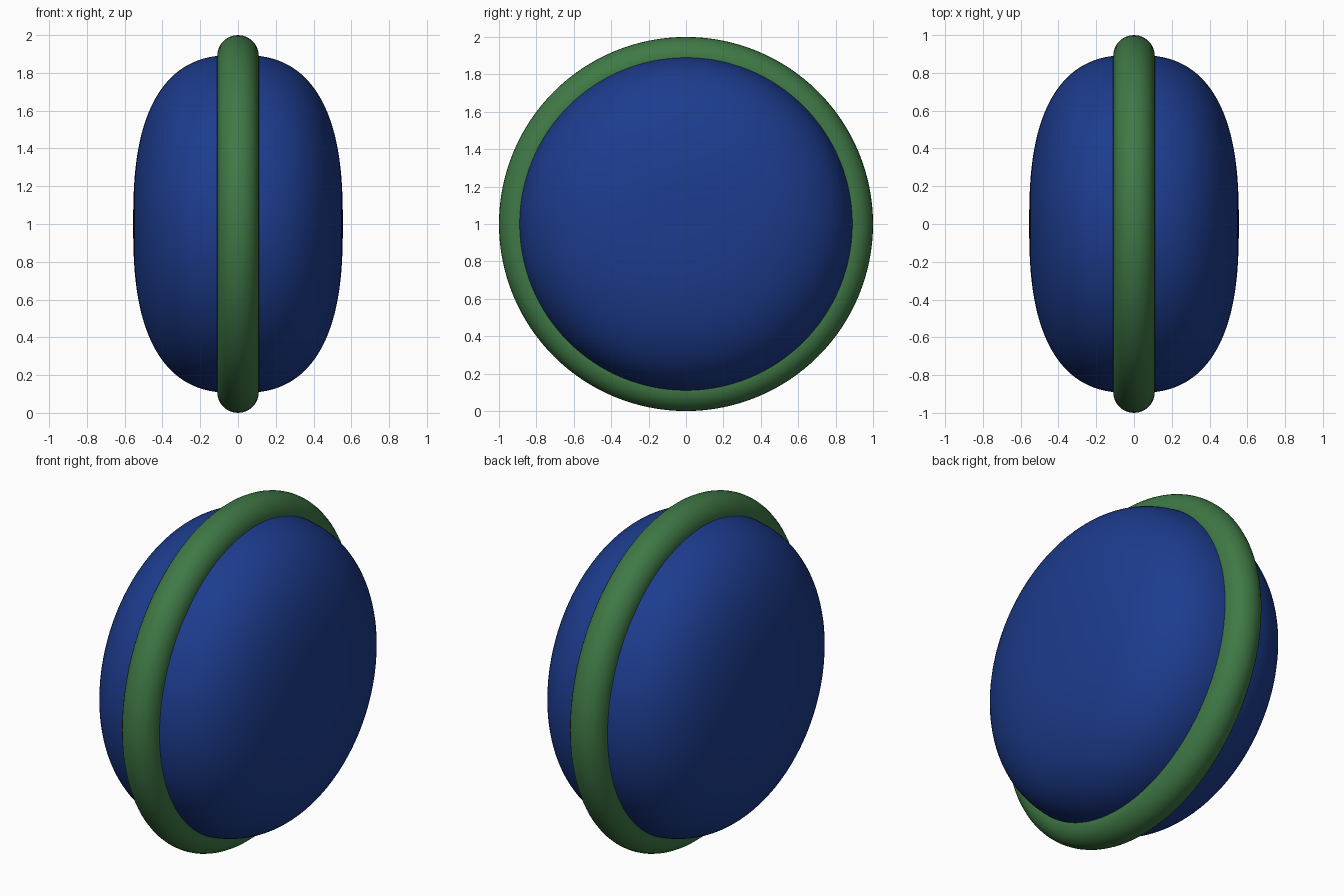
import bpy, bmesh, math
from mathutils import Matrix

if "Cube" in bpy.data.objects:
    bpy.data.objects.remove(bpy.data.objects["Cube"])


def material(name, color):
    m = bpy.data.materials.new(name)
    m.diffuse_color = color
    m.use_nodes = True
    m.node_tree.nodes["Principled BSDF"].inputs["Base Color"].default_value = m.diffuse_color
    return m


def lathe_x(name, profile, mat, steps=128):
    """Spin an (x, radius) profile about the x axis at height 1."""
    bm = bmesh.new()
    verts = [bm.verts.new((x, 0, r)) for x, r in profile]
    edges = [bm.edges.new(p) for p in zip(verts, verts[1:])]
    bmesh.ops.spin(bm, geom=verts + edges, cent=(0, 0, 0), axis=(1, 0, 0),
                   angle=2 * math.pi, steps=steps)
    bmesh.ops.remove_doubles(bm, verts=bm.verts, dist=1e-5)
    bmesh.ops.recalc_face_normals(bm, faces=bm.faces)
    bmesh.ops.translate(bm, verts=bm.verts, vec=(0, 0, 1))
    mesh = bpy.data.meshes.new(name)
    bm.to_mesh(mesh)
    bm.free()
    mesh.shade_smooth()
    mesh.materials.append(mat)
    obj = bpy.data.objects.new(name, mesh)
    bpy.context.collection.objects.link(obj)
    return obj


blue = material("blue", (0.012, 0.045, 0.27, 1))
green = material("green", (0.05, 0.19, 0.06, 1))

# Rounded body: squarish oval profile, flattened at both sides
HALF_WIDTH, RADIUS, POWER = 0.555, 0.895, 2.6
profile = []
for i in range(65):
    a = math.pi * i / 64
    c, s = math.cos(a), max(math.sin(a), 0)
    if i in (0, 64):
        s = 0
    x = math.copysign(abs(c) ** (2 / POWER), c) * HALF_WIDTH
    profile.append((x, RADIUS * s ** (2 / POWER)))
lathe_x("body", profile, blue)

# Round band about the middle
band = [(0.11 * math.cos(2 * math.pi * i / 32), 0.89 + 0.11 * math.sin(2 * math.pi * i / 32))
        for i in range(33)]
lathe_x("band", band, green)
